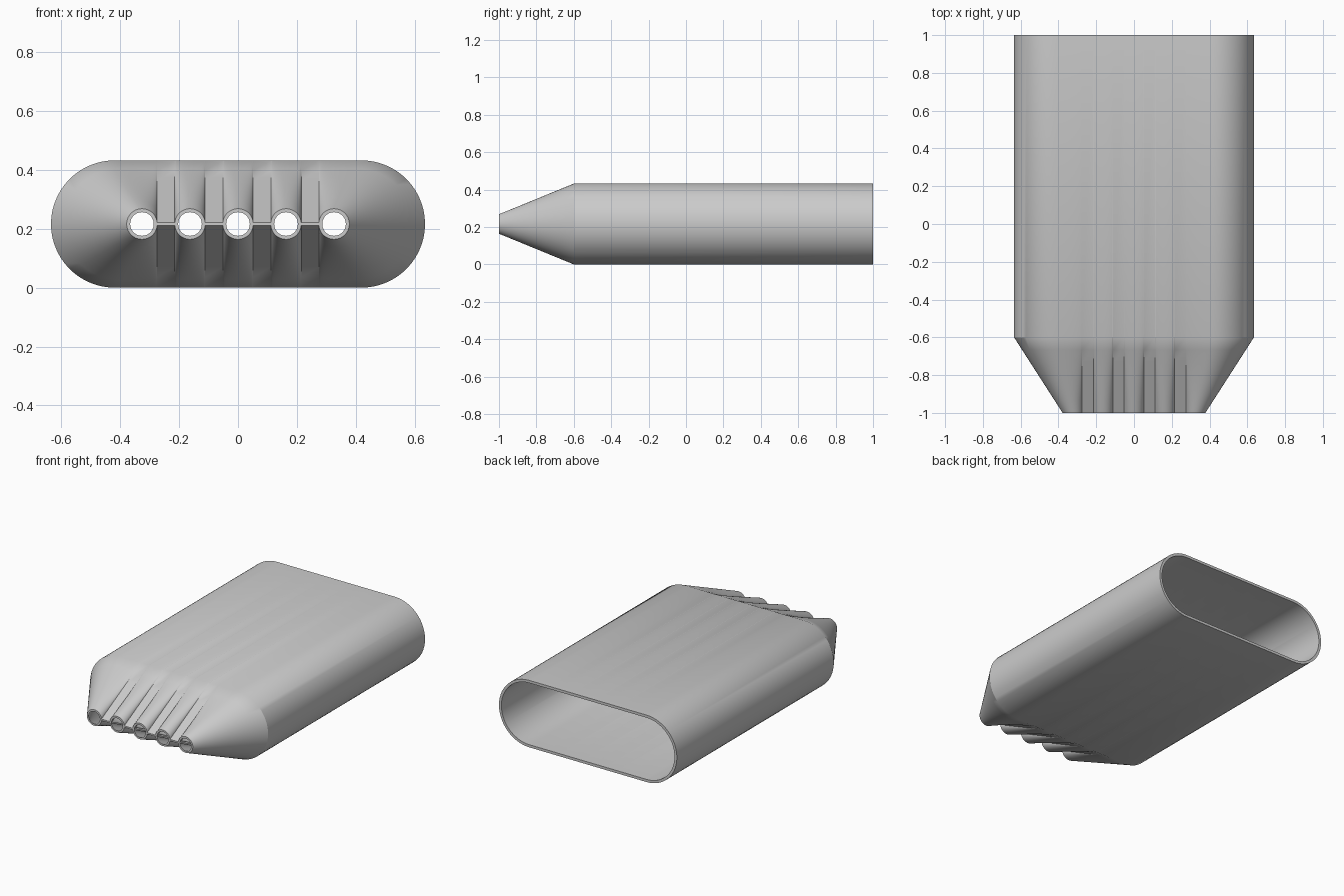
import bpy
import bmesh
from math import sin, cos, asin, pi, radians

cube = bpy.data.objects.get("Cube")
if cube:
    bpy.data.objects.remove(cube, do_unlink=True)

SPACING, COUNT = 0.163, 5        # nozzle row
MID_Z = 0.216                    # height of the centre line
ARC_X = 0.419                    # centre of the rounded sleeve ends
FRONT, SHOULDER, BACK = -1.0, -0.6, 1.0
SEG, STEPS = 14, 6

gray = bpy.data.materials.new("light_gray")
gray.use_nodes = True
gray.diffuse_color = (0.6, 0.6, 0.6, 1)
gray.node_tree.nodes["Principled BSDF"].inputs["Base Color"].default_value = (0.6, 0.6, 0.6, 1)


def upper_profile(r, web, big):
    """Pairs of (tip point, sleeve point) along the upper half, left to right."""
    end = SPACING * (COUNT - 1) / 2
    low = asin(web / r)
    pairs = []
    # Rounded outer end
    for i in range(SEG):
        a = pi - pi / 2 * i / SEG
        pairs.append(((-end + r * cos(a), r * sin(a)),
                      (-ARC_X + big * cos(a), big * sin(a))))
    # Inner quarter of the end nozzle
    edge = r * cos(low)
    for i in range(SEG + 1):
        a = pi / 2 + (low - pi / 2) * i / SEG
        x = r * cos(a)
        t = x / edge
        pairs.append(((-end + x, r * sin(a)),
                      (-ARC_X + t * (ARC_X - end + edge), big)))
    # Middle nozzles
    for k in range(1, COUNT - 1):
        xc = -end + k * SPACING
        for i in range(2 * SEG + 1):
            a = pi - low - (pi - 2 * low) * i / (2 * SEG)
            x = xc + r * cos(a)
            pairs.append(((x, r * sin(a)), (x, big)))
    # Mirror the first end to finish the row
    first = pairs[:2 * SEG + 1]
    pairs += [((-p[0], p[1]), (-q[0], q[1])) for p, q in reversed(first)]
    return pairs


def ring(bm, pairs, t, y):
    """Closed loop blended from the nozzle row (t=0) to the sleeve (t=1)."""
    pts = [(p[0] + (q[0] - p[0]) * t, p[1] + (q[1] - p[1]) * t) for p, q in pairs]
    loop = pts + [(x, -h) for x, h in reversed(pts[1:-1])]
    return [bm.verts.new((x, y, MID_Z + h)) for x, h in loop]


outer = upper_profile(0.052, 0.005, MID_Z)
inner = upper_profile(0.040, 0.0, MID_Z - 0.017)

# Hollow shell: outside front to back, then inside back to front
bm = bmesh.new()
taper = [(i / STEPS, FRONT + (SHOULDER - FRONT) * i / STEPS) for i in range(STEPS + 1)]
path = taper + [(1.0, BACK)]
rings = [ring(bm, outer, t, y) for t, y in path]
rings += [ring(bm, inner, t, y) for t, y in reversed(path)]
for j, a in enumerate(rings):
    b = rings[(j + 1) % len(rings)]
    for i in range(len(a)):
        n = (i + 1) % len(a)
        bm.faces.new((a[i], a[n], b[n], b[i]))
bmesh.ops.recalc_face_normals(bm, faces=bm.faces[:])

mesh = bpy.data.meshes.new("nozzle_shell")
bm.to_mesh(mesh)
bm.free()
mesh.materials.append(gray)
shell = bpy.data.objects.new("nozzle_shell", mesh)
bpy.context.collection.objects.link(shell)

bpy.ops.object.select_all(action='DESELECT')
shell.select_set(True)
bpy.context.view_layer.objects.active = shell
bpy.ops.object.shade_smooth_by_angle(angle=radians(30))
